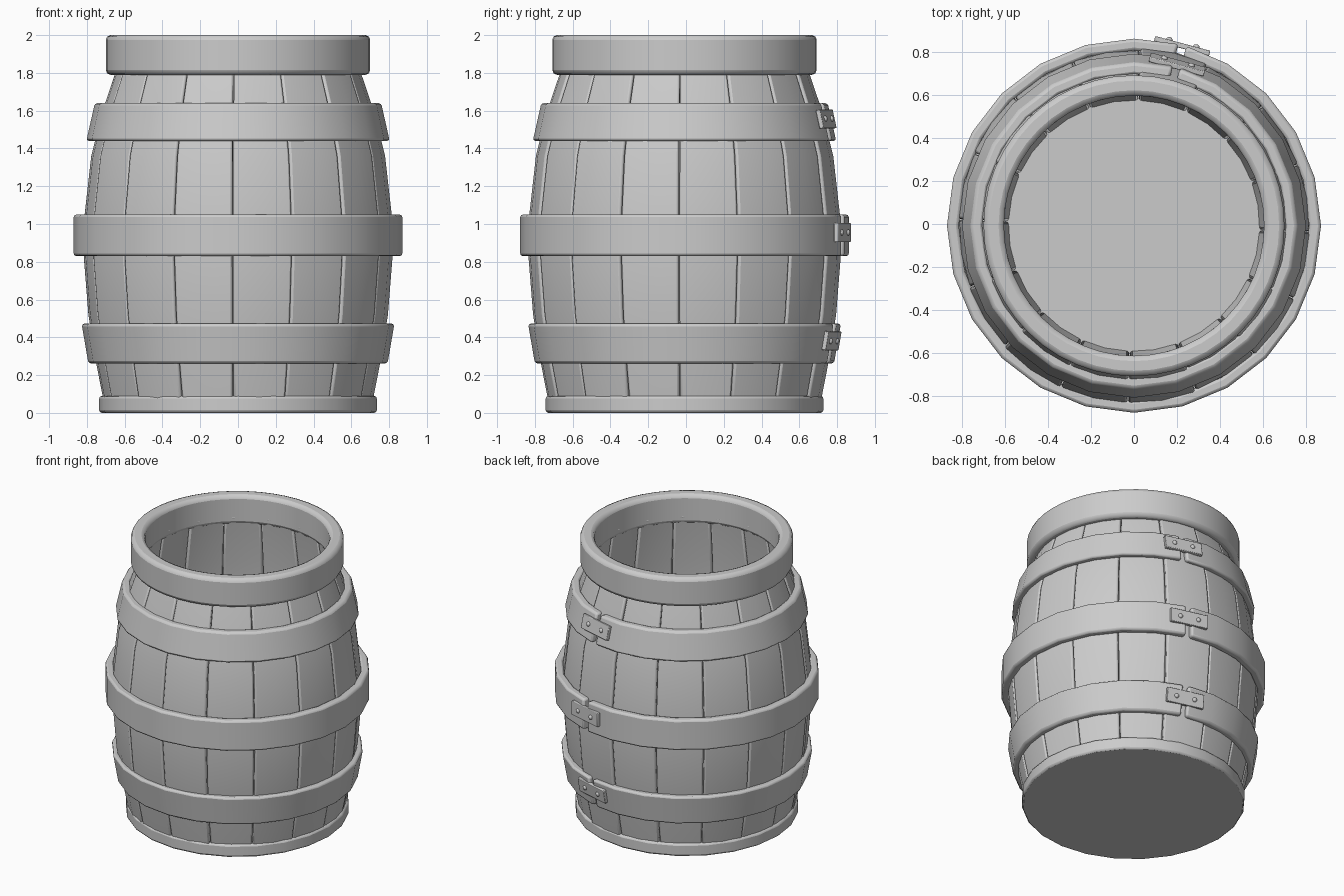
import bpy, bmesh, math, random
from mathutils import Matrix, Vector

random.seed(4)
if "Cube" in bpy.data.objects:
    bpy.data.objects.remove(bpy.data.objects["Cube"])

CY = -0.008          # barrel axis sits slightly forward of the clasps
GAP = 75             # direction of the hoop joints, in degrees

grey = bpy.data.materials.new("plain grey")
grey.use_nodes = True
grey.diffuse_color = (0.6, 0.6, 0.6, 1)
grey.node_tree.nodes["Principled BSDF"].inputs["Base Color"].default_value = (0.6, 0.6, 0.6, 1)


def finish(name, bm, angle=40, bevel=0):
    bmesh.ops.recalc_face_normals(bm, faces=bm.faces)
    mesh = bpy.data.meshes.new(name)
    bm.to_mesh(mesh)
    bm.free()
    ob = bpy.data.objects.new(name, mesh)
    bpy.context.collection.objects.link(ob)
    mesh.materials.append(grey)
    ob.location.y = CY
    if bevel:
        mod = ob.modifiers.new("soft edges", "BEVEL")
        mod.width, mod.segments = bevel, 2
        mod.limit_method, mod.angle_limit = "ANGLE", math.radians(50)
    bpy.ops.object.select_all(action="DESELECT")
    ob.select_set(True)
    bpy.context.view_layer.objects.active = ob
    bpy.ops.object.shade_smooth_by_angle(angle=math.radians(angle))
    return ob


def sweep(bm, profile, angles, closed):
    """Carry a closed (radius, height) profile around the axis."""
    rings = [[bm.verts.new((r * math.cos(a), r * math.sin(a), z)) for r, z in profile]
             for a in map(math.radians, angles)]
    n = len(profile)
    for i in range(len(rings) - (0 if closed else 1)):
        a, b = rings[i], rings[(i + 1) % len(rings)]
        for j in range(n):
            k = (j + 1) % n
            bm.faces.new((a[j], b[j], b[k], a[k]))
    if not closed:
        bm.faces.new(rings[0])
        bm.faces.new(rings[-1])


def ring(name, profile, sides, bevel):
    bm = bmesh.new()
    sweep(bm, profile, [i * 360 / sides for i in range(sides)], True)
    return finish(name, bm, 60, bevel)


# Staves: bulging boards with slightly uneven radius
outer = [(0.715, 0.04), (0.762, 0.28), (0.8, 0.52), (0.824, 0.82), (0.82, 1.05),
         (0.785, 1.36), (0.725, 1.6), (0.64, 1.85)]
inner = [(0.605, 1.85), (0.66, 1.5), (0.69, 1.0), (0.66, 0.5), (0.575, 0.04)]
count = 16
step = 360 / count
bm = bmesh.new()
for i in range(count):
    shift = random.uniform(-0.008, 0.006)
    start = -2 + 90 + i * step
    board = [(r + shift, z) for r, z in outer] + inner
    sweep(bm, board, [start + 0.15, start + step / 2, start + step - 0.15], False)
finish("staves", bm, 35, 0.012)

# Inside floor
bm = bmesh.new()
bmesh.ops.create_cone(bm, cap_ends=True, segments=count, radius1=0.62, radius2=0.62, depth=0.08,
                      matrix=Matrix.Translation((0, 0, 0.05)) @ Matrix.Rotation(math.radians(-2), 4, "Z"))
finish("floor", bm)

# Top rim and foot
ring("top_rim", [(0.605, 1.79), (0.7, 1.79), (0.7, 2.0), (0.605, 2.0)], 48, 0.025)
bm = bmesh.new()
bmesh.ops.create_cone(bm, cap_ends=True, segments=24, radius1=0.735, radius2=0.735, depth=0.03,
                      matrix=Matrix.Translation((0, 0, 0.025)))
bm.free()
ring("foot", [(0.55, 0.0), (0.735, 0.0), (0.735, 0.09), (0.55, 0.09)], 24, 0.014)
bm = bmesh.new()
bmesh.ops.create_circle(bm, cap_ends=True, segments=24, radius=0.725)
finish("underside", bm)

# Hoops: (name, bottom height, top height, bottom radius, top radius)
hoops = [("lower", 0.262, 0.472, 0.792, 0.828),
         ("middle", 0.83, 1.05, 0.87, 0.87),
         ("upper", 1.44, 1.64, 0.803, 0.758)]
thick = 0.055
arc = [GAP + 1.3] + [GAP + 15 * i for i in range(1, 24)] + [GAP + 358.7]
for name, z0, z1, r0, r1 in hoops:
    bm = bmesh.new()
    sweep(bm, [(r0 - thick, z0), (r0, z0), (r1, z1), (r1 - thick, z1)], arc, False)
    finish(name + "_hoop", bm, 45, 0.014)

    # Clasp plate with two rivets, leaning with its hoop
    out = Matrix.Rotation(math.radians(GAP), 4, "Z")
    lean = Matrix.Rotation(math.atan2(r1 - r0, z1 - z0), 4, "Y")
    place = out @ Matrix.Translation(((r0 + r1) / 2 - 0.004, 0, (z0 + z1) / 2 + 0.015)) @ lean
    bm = bmesh.new()
    bmesh.ops.create_cube(bm, size=1, matrix=place @ Matrix.Diagonal((0.024, 0.265, 0.1, 1)))
    finish(name + "_clasp", bm, 40, 0.004)
    bm = bmesh.new()
    for side in (-1, 1):
        seat = place @ Matrix.Translation((0.012, side * 0.065, 0))
        bmesh.ops.create_uvsphere(bm, u_segments=12, v_segments=8, radius=0.016,
                                  matrix=seat @ Matrix.Diagonal((0.8, 1, 1, 1)))
    finish(name + "_rivets", bm, 60)
